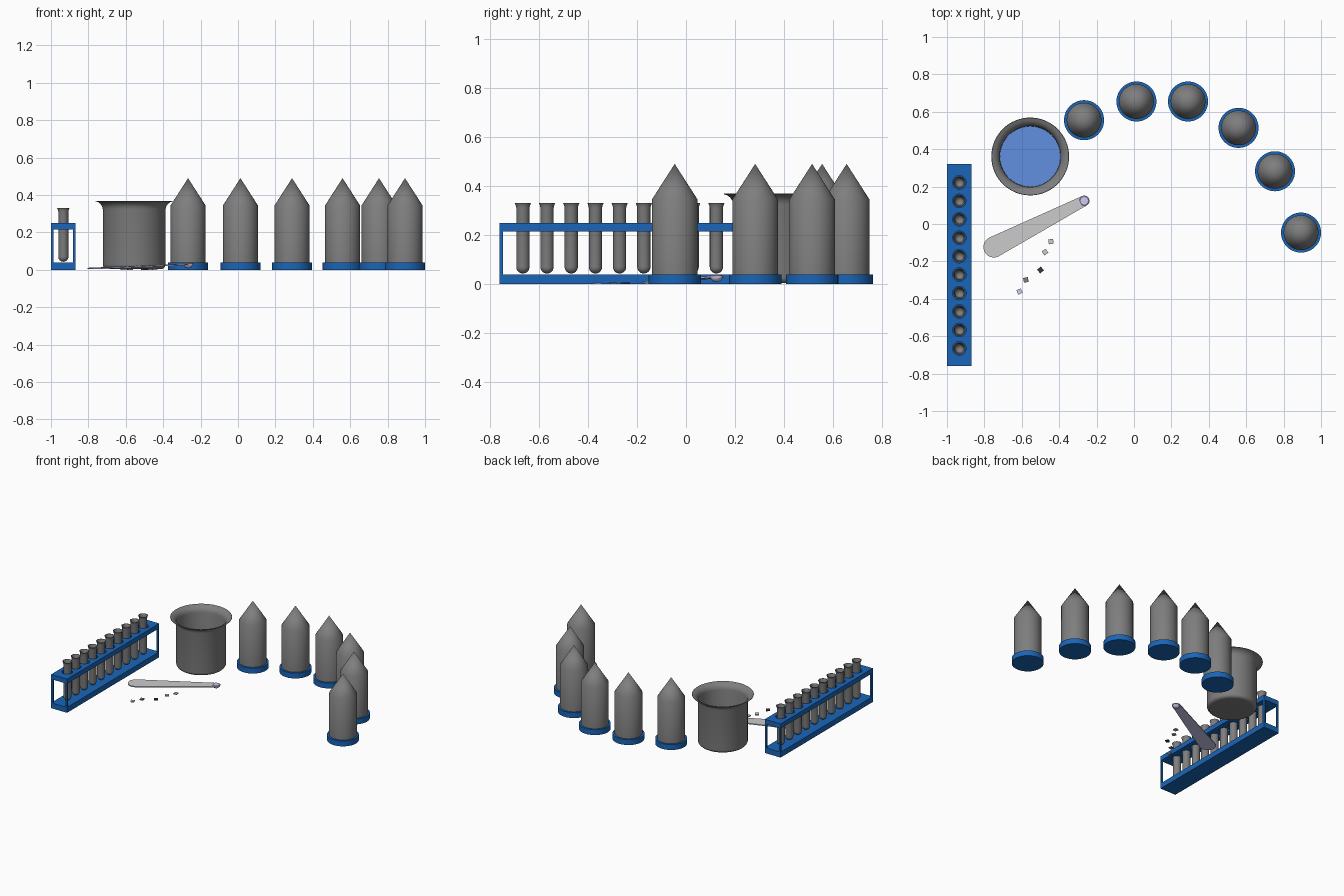
import bpy, bmesh, math
from mathutils import Matrix, Vector

if "Cube" in bpy.data.objects:
    bpy.data.objects.remove(bpy.data.objects["Cube"])


def material(name, color):
    m = bpy.data.materials.new(name)
    m.diffuse_color = color
    m.use_nodes = True
    m.node_tree.nodes["Principled BSDF"].inputs["Base Color"].default_value = m.diffuse_color
    return m


BLUE = material("blue_plastic", (0.01, 0.13, 0.48, 1))
WATER = material("blue_liquid", (0.12, 0.28, 0.75, 1))
STEEL = material("lilac_steel", (0.62, 0.6, 0.9, 1))
GLASS = material("dark_grey_glass", (0.21, 0.21, 0.21, 1))
BLADE = material("mid_grey_metal", (0.55, 0.55, 0.55, 1))
DARK = material("dark_grain", (0.04, 0.04, 0.04, 1))


def finish(name, bm, mat=None, smooth=None):
    bmesh.ops.recalc_face_normals(bm, faces=bm.faces)
    me = bpy.data.meshes.new(name)
    bm.to_mesh(me)
    bm.free()
    ob = bpy.data.objects.new(name, me)
    bpy.context.collection.objects.link(ob)
    if mat:
        me.materials.append(mat)
    if smooth:
        bpy.ops.object.select_all(action='DESELECT')
        ob.select_set(True)
        bpy.context.view_layer.objects.active = ob
        bpy.ops.object.shade_smooth_by_angle(angle=math.radians(smooth))
    return ob


def lathe(name, profile, loc, mat=GLASS, sides=48, smooth=35):
    """Spin an (r, z) profile around the z axis."""
    bm = bmesh.new()
    vs = [bm.verts.new((r, 0, z)) for r, z in profile]
    es = [bm.edges.new(p) for p in zip(vs, vs[1:])]
    bmesh.ops.spin(bm, geom=vs + es, axis=(0, 0, 1), cent=(0, 0, 0),
                   angle=math.tau, steps=sides, use_duplicate=False)
    bmesh.ops.remove_doubles(bm, verts=bm.verts, dist=1e-5)
    bmesh.ops.translate(bm, verts=bm.verts, vec=loc)
    return finish(name, bm, mat, smooth)


def box(name, lo, hi, mat=None, turn=0):
    lo, hi = Vector(lo), Vector(hi)
    bm = bmesh.new()
    mtx = (Matrix.Translation((lo + hi) / 2) @ Matrix.Rotation(turn, 4, 'Z')
           @ Matrix.Diagonal((*(hi - lo), 1)))
    bmesh.ops.create_cube(bm, size=1, matrix=mtx)
    return finish(name, bm, mat)


def arc(cx, cz, r, a0, a1, n):
    return [(cx + r * math.cos(math.radians(a0 + (a1 - a0) * i / n)),
             cz + r * math.sin(math.radians(a0 + (a1 - a0) * i / n))) for i in range(n + 1)]


# Test tube rack: two plates and four thin corner posts
X0, X1, Y0, Y1, T = -1.0, -0.87, -0.76, 0.32, 0.013
box("rack_base", (X0, Y0, 0), (X1, Y1, 0.04), BLUE)
rack_top = box("rack_top", (X0, Y0, 0.215), (X1, Y1, 0.25), BLUE)
for i, x in enumerate((X0, X1 - T)):
    for j, y in enumerate((Y0, Y1 - T)):
        box(f"rack_post_{i}{j}", (x, y, 0.04), (x + T, y + T, 0.215), BLUE)

tube_spots = [(-0.934, -0.665 + i * 0.0986) for i in range(10)]

# Holes through the rack top
bm = bmesh.new()
for x, y in tube_spots:
    bmesh.ops.create_cone(bm, cap_ends=True, segments=32, radius1=0.036, radius2=0.036,
                          depth=0.2, matrix=Matrix.Translation((x, y, 0.23)))
cutter = finish("hole_cutter", bm)
cutter.hide_render = True
cutter.hide_viewport = True
mod = rack_top.modifiers.new("holes", 'BOOLEAN')
mod.operation = 'DIFFERENCE'
mod.solver = 'EXACT'
mod.object = cutter

# Test tubes: round bottom, flared lip, hollow
tube = ([(0, 0.043)] + arc(0, 0.07, 0.027, -80, 0, 7) + [(0.027, 0.312), (0.029, 0.32), (0.033, 0.33),
        (0.030, 0.33), (0.024, 0.316)] + arc(0, 0.07, 0.023, 0, -80, 7) + [(0, 0.047)])
for i, (x, y) in enumerate(tube_spots):
    lathe(f"test_tube_{i}", tube, (x, y, 0), sides=32)

# Beaker with flared rim, and the liquid inside
BEAKER = (-0.555, 0.361, 0)
lathe("beaker", [(0, 0.004), (0.14, 0.004)] + arc(0.143, 0.029, 0.025, -80, 0, 6)
      + [(0.168, 0.325), (0.172, 0.34), (0.181, 0.353), (0.193, 0.362), (0.208, 0.367),
         (0.206, 0.369), (0.190, 0.364), (0.177, 0.355), (0.167, 0.341), (0.163, 0.325)]
      + arc(0.143, 0.029, 0.02, 0, -80, 6) + [(0, 0.009)], BEAKER, sides=64)
lathe("liquid", [(0, 0.012), (0.145, 0.012), (0.162, 0.03), (0.162, 0.15), (0, 0.15)],
      BEAKER, WATER, sides=64)

# Pointed bottles on blue bases, set in an arc
bottle_spots = [(-0.267, 0.555), (0.013, 0.655), (0.289, 0.655),
                (0.559, 0.514), (0.754, 0.282), (0.893, -0.046)]
for i, (x, y) in enumerate(bottle_spots):
    lathe(f"bottle_base_{i}", [(0, 0), (0.107, 0), (0.107, 0.04), (0, 0.04)], (x, y, 0), BLUE)
    lathe(f"bottle_{i}", [(0, 0.04), (0.093, 0.04), (0.093, 0.345), (0, 0.49)], (x, y, 0))

# Spatula: tapered blade with round ends, grey on top, rising toward the small bowl
A, B = Vector((-0.749, -0.123, 0)), Vector((-0.266, 0.124, 0))
yaw = math.atan2(B.y - A.y, B.x - A.x)
length = (B - A).length
outline = []
for center, radius, start in ((0, 0.056, 90), (length, 0.028, -90)):
    outline += arc(center, 0, radius, start, start + 180, 16)
bm = bmesh.new()
face = bm.faces.new([bm.verts.new((u, v, 0.004 + 0.022 * max(u, 0) / length)) for u, v in outline])
top = bmesh.ops.extrude_face_region(bm, geom=[face])["geom"]
bmesh.ops.translate(bm, verts=[g for g in top if isinstance(g, bmesh.types.BMVert)], vec=(0, 0, 0.007))
bmesh.ops.transform(bm, verts=bm.verts, matrix=Matrix.Translation(A) @ Matrix.Rotation(yaw, 4, 'Z'))
bmesh.ops.recalc_face_normals(bm, faces=bm.faces)
for f in bm.faces:
    f.material_index = 1 if f.normal.z > 0.5 else 0
blade = finish("spatula_blade", bm, STEEL, 35)
blade.data.materials.append(BLADE)
lathe("spatula_bowl", [(0, 0.008)] + arc(0, 0.034, 0.026, -80, 0, 7) + [(0.022, 0.037), (0, 0.037)],
      B, STEEL, sides=32)

# Loose grains: thin square flakes
grains = [(-0.444, -0.094, 0.15, BLADE), (-0.476, -0.150, 0.6, BLADE), (-0.500, -0.246, 0.7, DARK),
          (-0.578, -0.299, 0.2, GLASS), (-0.612, -0.361, 0.4, STEEL)]
for i, (x, y, turn, mat) in enumerate(grains):
    box(f"grain_{i}", (x - 0.013, y - 0.013, 0), (x + 0.013, y + 0.013, 0.007), mat, turn)
